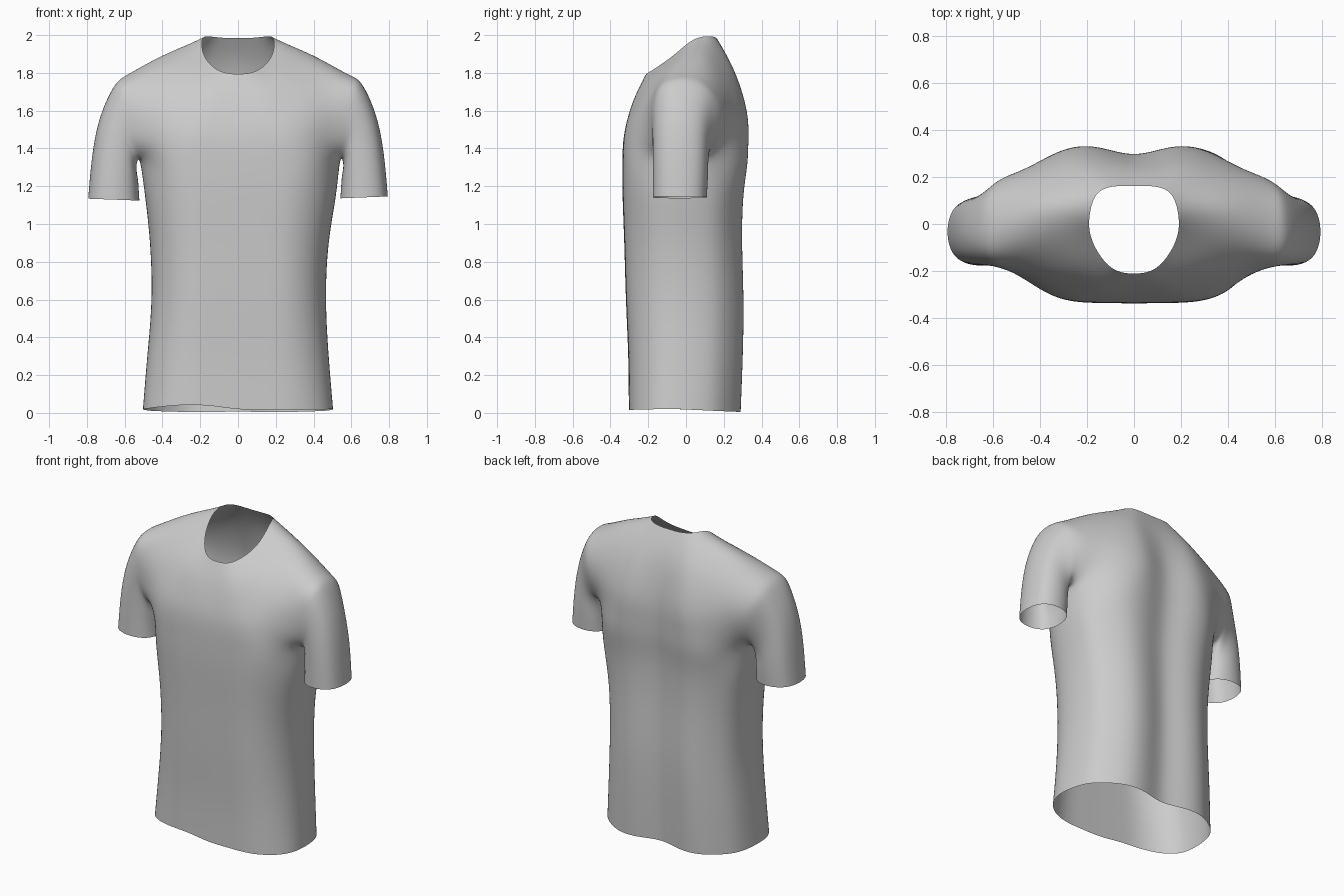
import bpy, bmesh
from math import sin, cos, pi
from mathutils import Vector

if "Cube" in bpy.data.objects:
    bpy.data.objects.remove(bpy.data.objects["Cube"])

# Torso rings: height, half width, front depth, back depth, side-seam y, sideways lean
LEVELS = [(.02, .503, .303, .287, -.05, 0), (.3, .48, .306, .298, -.03, 0),
          (.6, .462, .318, .302, -.015, .004), (.9, .473, .327, .295, -.01, .007),
          (1.15, .505, .336, .302, -.01, .013), (1.31, .52, .337, .322, -.02, .012)]
# Half cross-section from front centre round the side to back centre
SECTION = [(0, -1), (.28, -.995), (.55, -.96), (.79, -.78), (.95, -.45), (1, 0),
           (.95, .47), (.79, .78), (.55, .98), (.28, .985), (0, .9)]
# Chest and upper back panels, centre to armhole, row by row to neckline
FRONT = [[(0, -.331, 1.45), (.14, -.33, 1.45), (.28, -.32, 1.45), (.41, -.27, 1.44), (.515, -.195, 1.42)],
         [(0, -.305, 1.57), (.14, -.304, 1.575), (.27, -.288, 1.58), (.41, -.25, 1.57), (.53, -.20, 1.53)],
         [(0, -.262, 1.69), (.14, -.256, 1.70), (.25, -.205, 1.75), (.41, -.19, 1.71), (.555, -.18, 1.65)],
         [(0, -.21, 1.795), (.10, -.183, 1.812), (.178, -.07, 1.89), (.395, -.08, 1.838), (.572, -.125, 1.752)]]
BACK = [[(0, .297, 1.45), (.14, .322, 1.45), (.27, .323, 1.45), (.41, .258, 1.44), (.515, .17, 1.42)],
        [(0, .290, 1.60), (.14, .316, 1.60), (.265, .312, 1.60), (.41, .26, 1.58), (.535, .2, 1.53)],
        [(0, .245, 1.82), (.13, .254, 1.81), (.24, .25, 1.80), (.41, .222, 1.72), (.555, .188, 1.65)],
        [(0, .162, 1.984), (.08, .160, 1.986), (.155, .13, 1.993), (.395, .15, 1.84), (.575, .11, 1.757)]]
RIDGE = [(.188, .04, 1.976), (.392, .05, 1.895), (.572, -.01, 1.797)]
# Sleeve rings: inner x, inner z, outer x, outer z, front depth, back depth
SLEEVE = [(.547, 1.31, .655, 1.735, .147, .195), (.541, 1.25, .73, 1.57, .143, .158),
          (.536, 1.19, .772, 1.36, .143, .15), (.532, 1.13, .793, 1.14, .143, .143)]

bm = bmesh.new()


def spow(v, p):
    return abs(v) ** p * (1 if v >= 0 else -1)


def strip(a, b, closed=False):
    n = len(a)
    for i in range(n if closed else n - 1):
        j = (i + 1) % n
        bm.faces.new((a[i], a[j], b[j], b[i]))


def build_half(s):
    def row(points):
        return [bm.verts.new((s * x, y, z)) for x, y, z in points]

    # Torso tube up to the armpits, with a slightly wavy hem
    rings = []
    for i, (z, w, f, b, c, lean) in enumerate(LEVELS):
        pts = []
        for u, v in SECTION:
            y = c + (v * (f + c) if v < 0 else v * (b - c))
            dz = 0
            if i == 0:
                dz = -.015 * v if v > 0 else (.022 if s < 0 else -.004) * sin(u * pi)
            pts.append((u * (w + s * lean), y, z + dz))
        if i == len(LEVELS) - 1:
            k = s * .01
            pts[4:7] = (.506 + k, -.14, 1.335), (.531 + k, -.02, 1.335), (.508 + k, .115, 1.335)
        rings.append(row(pts))
    for a, b in zip(rings, rings[1:]):
        strip(a, b)

    # Front and back panels joined on the shoulder line
    top = rings[-1]
    front = [top[:5]] + [row(r) for r in FRONT]
    back = [top[:5:-1]] + [row(r) for r in BACK]
    ridge = row(RIDGE)
    for panel in (front, back):
        for a, b in zip(panel, panel[1:]):
            strip(a, b)
        strip(panel[-1][2:], ridge)

    # Sleeve running from the armhole to its hem
    loop = [top[5]] + [r[4] for r in front] + [ridge[2]] + [r[4] for r in reversed(back)]
    n = len(loop)
    for x0, z0, x1, z1, df, db in SLEEVE:
        pts = []
        for k in range(n):
            t = 2 * pi * k / n
            h = .5 - .5 * spow(cos(t), .9)
            d = df if sin(t) > 0 else db
            x = x0 + (x1 - x0) * h + s * .01 * (1 - h)
            pts.append((x, -.033 - d * spow(sin(t), .85), z0 + (z1 - z0) * h + s * .006))
        ring = row(pts)
        strip(loop, ring, True)
        loop = ring


for side in (1, -1):
    build_half(side)
bmesh.ops.remove_doubles(bm, verts=bm.verts, dist=.0005)
bmesh.ops.recalc_face_normals(bm, faces=bm.faces)


# Adjust the cage so the subdivided surface passes through the points above
def limit(v):
    if v.is_boundary:
        ends = [e.other_vert(v).co for e in v.link_edges if e.is_boundary]
        return (v.co * 4 + ends[0] + ends[1]) / 6
    n = len(v.link_edges)
    near = [e.other_vert(v) for e in v.link_edges]
    total = v.co * n * n + 4 * sum((q.co for q in near), Vector())
    for f in v.link_faces:
        for q in f.verts:
            if q != v and q not in near:
                total = total + q.co
    return total / (n * (n + 5))


goal = {v: v.co.copy() for v in bm.verts}
for _ in range(5):
    moves = [(v, goal[v] - limit(v)) for v in bm.verts]
    for v, m in moves:
        v.co += m * .9

mesh = bpy.data.meshes.new("shirt")
bm.to_mesh(mesh)
bm.free()
for p in mesh.polygons:
    p.use_smooth = True
shirt = bpy.data.objects.new("shirt", mesh)
bpy.context.collection.objects.link(shirt)
sub = shirt.modifiers.new("smooth", 'SUBSURF')
sub.levels = sub.render_levels = 3
